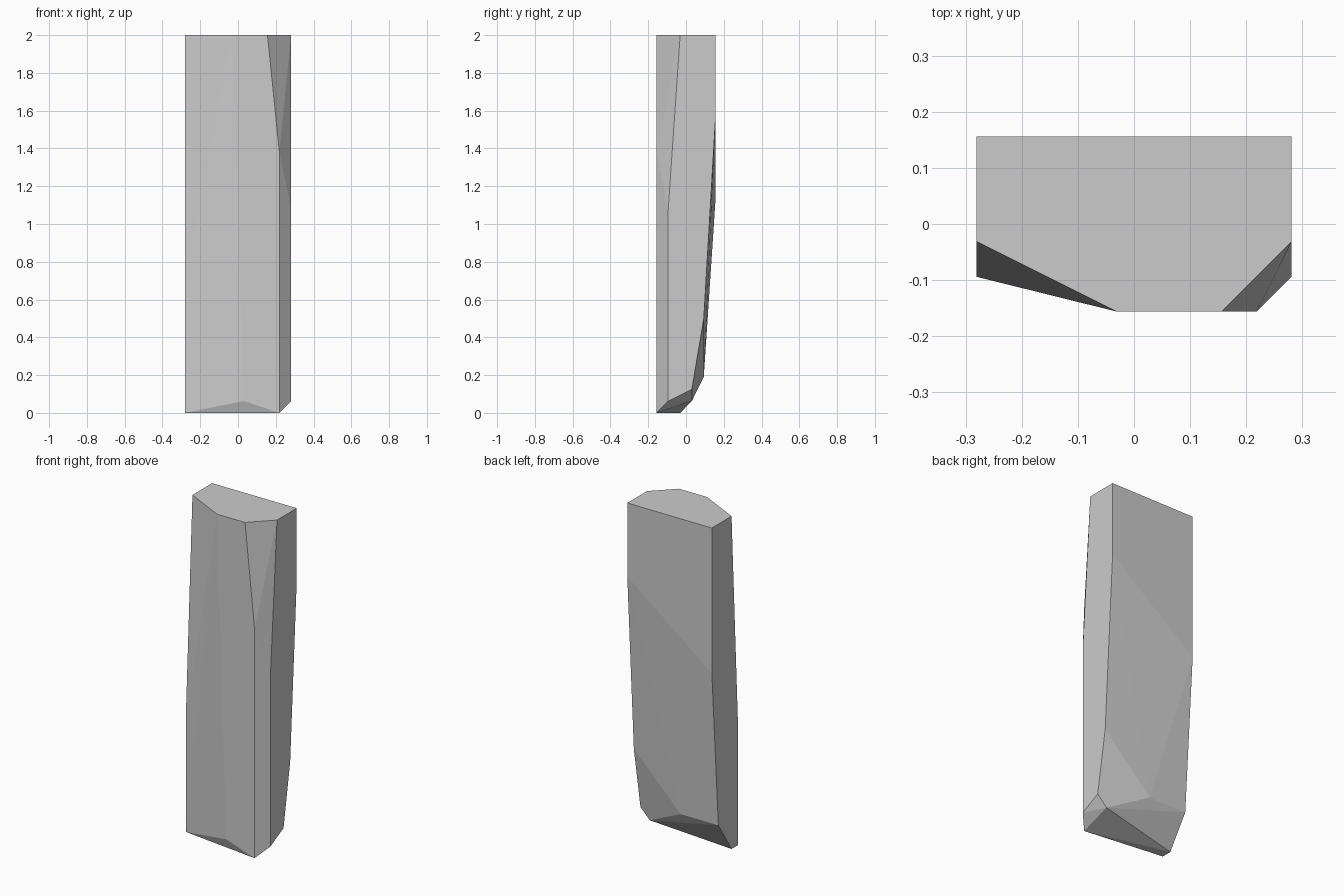
import bpy, bmesh

if "Cube" in bpy.data.objects:
    bpy.data.objects.remove(bpy.data.objects["Cube"])

X, Y = 0.281, 0.156

# Flat top outline
top = [(-X, Y), (X, Y), (X, -0.031), (0.156, -Y), (-0.031, -Y), (-X, -0.031)]
corners = [(x, y, 2.0) for x, y in top]

# Left side: y, z of each chipped corner
corners += [(-X, y, z) for y, z in
            [(Y, 1.125), (0.094, 0.19), (-0.031, 0), (-0.094, 0), (-0.094, 0.69)]]

# Right side: y, z of each chipped corner
corners += [(X, y, z) for y, z in
            [(Y, 1.56), (0.094, 0.5), (0.031, 0.125), (-0.094, 0.0625), (-0.094, 1.08)]]

# Front edge and the chips along the foot
corners += [(0.219, -Y, 1.38), (0.219, -Y, 0), (0.031, -Y, 0.0625),
            (0.219, 0.031, 0.0625), (-0.031, 0.094, 0.19)]

# Wrap the corners into one faceted stone
bm = bmesh.new()
for c in corners:
    bm.verts.new(c)
bmesh.ops.convex_hull(bm, input=bm.verts[:])
bmesh.ops.dissolve_limit(bm, angle_limit=0.005, verts=bm.verts[:], edges=bm.edges[:])
bmesh.ops.recalc_face_normals(bm, faces=bm.faces[:])

mesh = bpy.data.meshes.new("stone_pillar")
bm.to_mesh(mesh)
bm.free()
bpy.context.collection.objects.link(bpy.data.objects.new("stone_pillar", mesh))
